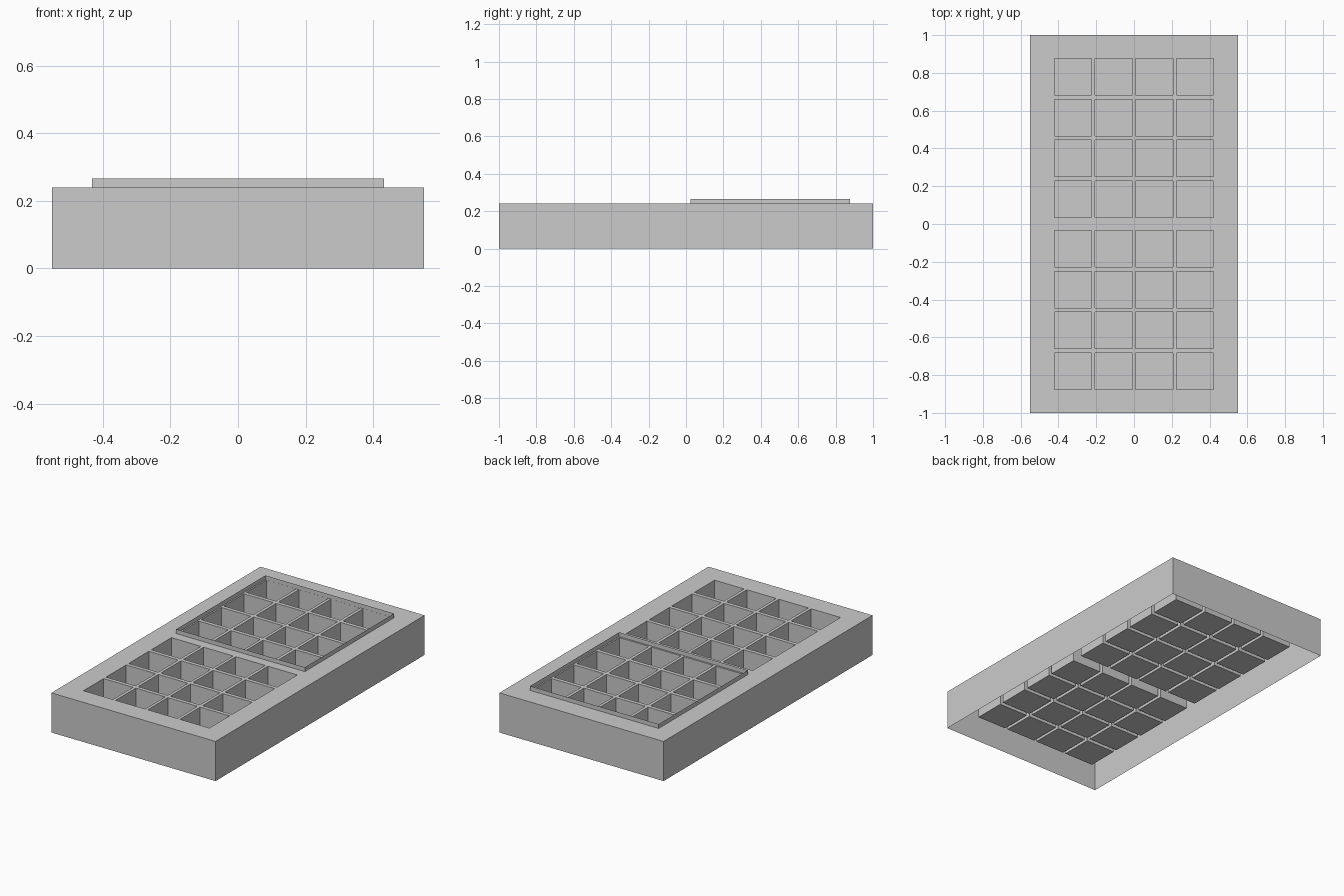
import bpy, bmesh
from mathutils import Vector

if "Cube" in bpy.data.objects:
    bpy.data.objects.remove(bpy.data.objects["Cube"])

TOP, FLOOR = 0.24, 0.065
HALF_X, HALF_Y = 0.55, 1.0


def add_object(name, bm):
    mesh = bpy.data.meshes.new(name)
    bm.to_mesh(mesh)
    bm.free()
    obj = bpy.data.objects.new(name, mesh)
    bpy.context.collection.objects.link(obj)
    return obj


def intervals(centres, half):
    return [(c - half, c + half) for c in centres]


def skirt(bm, edges, dz):
    """Extrude edges vertically into thin walls."""
    new = bmesh.ops.extrude_edge_only(bm, edges=edges)["geom"]
    verts = [g for g in new if isinstance(g, bmesh.types.BMVert)]
    bmesh.ops.translate(bm, verts=verts, vec=(0, 0, dz))


# Pocket layout: four columns, two mirrored groups of four rows
cols = intervals([-0.3235, -0.1075, 0.1075, 0.3235], 0.0985)
rows_back = [0.131 + 0.2163 * i for i in range(4)]
rows = intervals(sorted([-y for y in rows_back] + rows_back), 0.0965)
xs = [-HALF_X] + [v for c in cols for v in c] + [HALF_X]
ys = [-HALF_Y] + [v for r in rows for v in r] + [HALF_Y]

# Tray: top sheet with pockets pushed down and outer walls, open underneath
bm = bmesh.new()
grid = [[bm.verts.new((x, y, TOP)) for y in ys] for x in xs]
pockets = []
for i in range(len(xs) - 1):
    for j in range(len(ys) - 1):
        f = bm.faces.new((grid[i][j], grid[i + 1][j], grid[i + 1][j + 1], grid[i][j + 1]))
        if i % 2 and j % 2:
            pockets.append(f)
border = [e for e in bm.edges if e.is_boundary]
skirt(bm, border, -TOP)
floors = bmesh.ops.extrude_discrete_faces(bm, faces=pockets)["faces"]
bmesh.ops.translate(bm, verts=[v for f in floors for v in f.verts], vec=(0, 0, FLOOR - TOP))
bmesh.ops.recalc_face_normals(bm, faces=bm.faces[:])
if sum(f.normal.z * f.calc_area() for f in bm.faces) < 0:
    bmesh.ops.reverse_faces(bm, faces=bm.faces[:])
add_object("tray", bm)

# Raised rim: thin upright strip around the back pocket group
bm = bmesh.new()
corners = [(-0.431, 0.024), (0.431, 0.024), (0.431, 0.877), (-0.431, 0.877)]
vs = [bm.verts.new((x, y, TOP)) for x, y in corners]
loop = [bm.edges.new((vs[i], vs[(i + 1) % 4])) for i in range(4)]
skirt(bm, loop, 0.026)
for f in bm.faces:
    f.normal_update()
    c = f.calc_center_median() - Vector((0, 0.45, TOP))
    if f.normal.dot(c) < 0:
        f.normal_flip()
add_object("raised_rim", bm)
